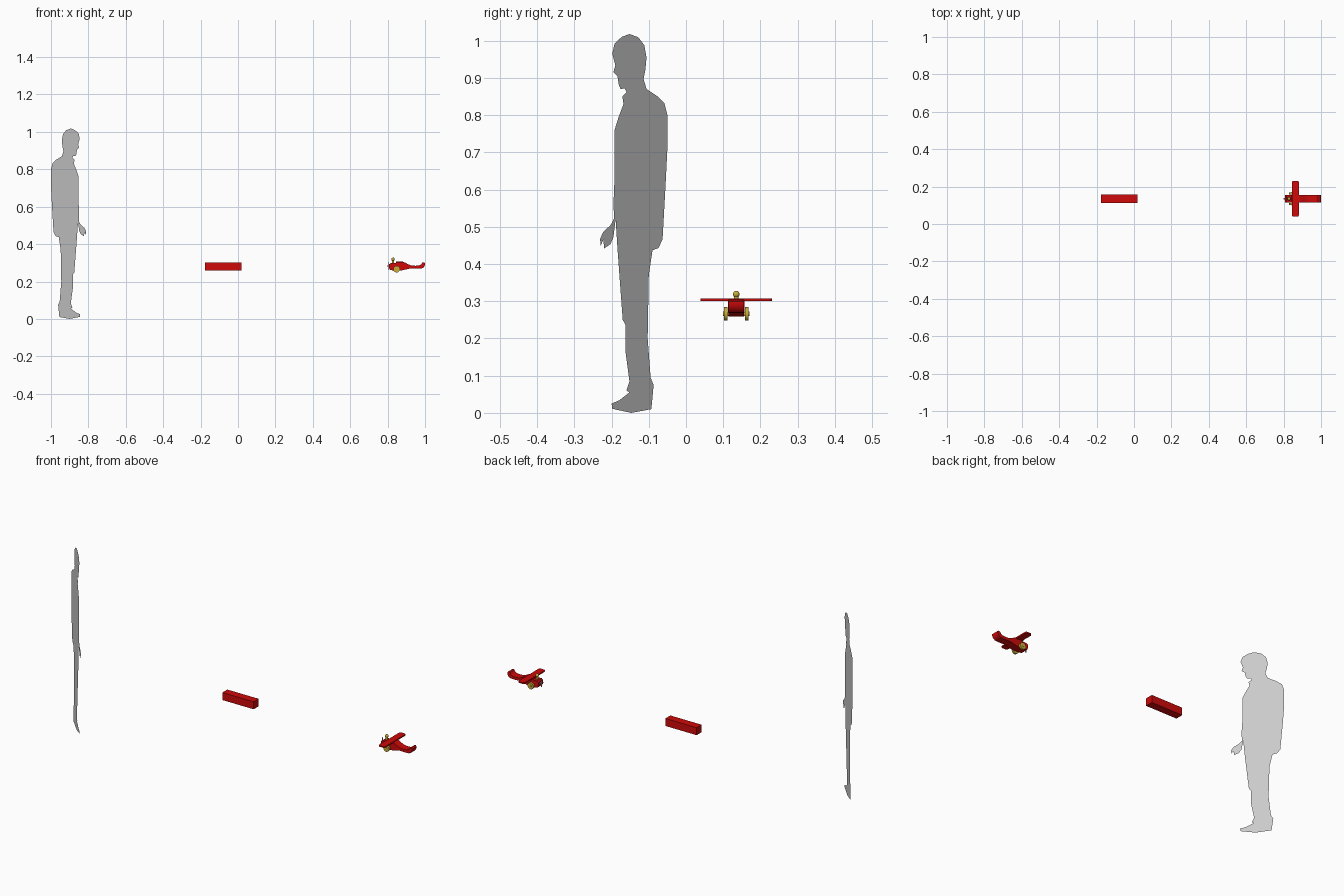
import bpy, bmesh
from math import radians, pi, cos, sin
from mathutils import Matrix

if "Cube" in bpy.data.objects:
    bpy.data.objects.remove(bpy.data.objects["Cube"])


def material(name, color):
    m = bpy.data.materials.new(name)
    m.diffuse_color = (*color, 1)
    m.use_nodes = True
    m.node_tree.nodes["Principled BSDF"].inputs["Base Color"].default_value = m.diffuse_color
    return m


RED = material("red", (0.62, 0.003, 0.003))
GOLD = material("gold", (0.6, 0.42, 0.04))
YC, ZB = 0.135, 0.26        # plane centre line and block underside


def finish(name, bm, mat=None, smooth=False):
    bmesh.ops.recalc_face_normals(bm, faces=bm.faces)
    me = bpy.data.meshes.new(name)
    bm.to_mesh(me)
    bm.free()
    ob = bpy.data.objects.new(name, me)
    bpy.context.collection.objects.link(ob)
    if mat:
        me.materials.append(mat)
    if smooth:
        bpy.ops.object.select_all(action='DESELECT')
        bpy.context.view_layer.objects.active = ob
        ob.select_set(True)
        bpy.ops.object.shade_smooth_by_angle(angle=radians(40))
    return ob


def prism(name, points, offset, mat, smooth=False):
    bm = bmesh.new()
    f = bm.faces.new([bm.verts.new(p) for p in points])
    f.normal_update()
    if offset:
        r = bmesh.ops.extrude_face_region(bm, geom=[f])
        bmesh.ops.translate(bm, vec=offset, verts=[v for v in r["geom"] if isinstance(v, bmesh.types.BMVert)])
    else:
        bmesh.ops.triangulate(bm, faces=[f])
    return finish(name, bm, mat, smooth)


def box(name, lo, hi, mat):
    x0, y0, z0 = lo
    x1, y1, z1 = hi
    return prism(name, [(x0, y0, z0), (x1, y0, z0), (x1, y1, z0), (x0, y1, z0)], (0, 0, z1 - z0), mat)


def cylinder(name, centre, radius, depth, axis, mat, seg=24):
    bm = bmesh.new()
    bmesh.ops.create_cone(bm, cap_ends=True, segments=seg, radius1=radius, radius2=radius, depth=depth)
    rot = {'x': Matrix.Rotation(pi / 2, 4, 'Y'), 'y': Matrix.Rotation(pi / 2, 4, 'X'), 'z': Matrix()}[axis]
    bm.transform(Matrix.Translation(centre) @ rot)
    return finish(name, bm, mat, True)


# flat standing figure, outline in (y, z), turned about 45 degrees
outline = [
    (-.152, 1.018), (-.173, 1.01), (-.192, .992), (-.198, .965), (-.19, .934), (-.195, .915), (-.184, .905),
    (-.181, .883), (-.176, .87), (-.165, .872), (-.16, .862), (-.171, .85), (-.168, .83), (-.181, .795),
    (-.192, .76), (-.192, .63), (-.195, .56), (-.193, .523), (-.203, .504), (-.222, .487), (-.231, .467),
    (-.229, .45), (-.222, .465), (-.22, .442), (-.203, .453), (-.195, .472), (-.189, .52), (-.184, .44),
    (-.176, .33), (-.17, .25), (-.163, .237), (-.162, .16), (-.152, .085), (-.16, .06), (-.152, .055),
    (-.179, .034), (-.2, .025), (-.198, .011), (-.147, .0), (-.093, .01), (-.087, .075), (-.095, .095),
    (-.103, .2), (-.1, .37), (-.09, .437), (-.074, .443), (-.063, .466), (-.055, .61), (-.05, .71),
    (-.05, .8), (-.058, .832), (-.077, .851), (-.106, .87), (-.114, .897), (-.109, .923), (-.106, .955),
    (-.112, .988), (-.128, 1.009)]
prism("standing_figure", [(-1 + (-.05 - y) * 1.04, y, z) for y, z in outline], None, None)

# uncut wooden block
box("blank_block", (-.176, YC - .022, ZB), (.018, YC + .022, ZB + .042), RED)

# plane body, side profile cut from the block
profile = [(.806, .275), (.812, .263), (.83, .259), (.875, .259), (.9, .265), (.92, .27), (.96, .269), (.982, .27),
           (.993, .276), (1.0, .29), (1.0, .299), (.994, .303), (.985, .301), (.98, .292), (.97, .286), (.95, .284),
           (.925, .286), (.908, .293), (.892, .302), (.883, .304), (.85, .304), (.843, .298), (.815, .298),
           (.807, .291)]
prism("fuselage", [(x, YC - .021, z) for x, z in profile], (0, .042, 0), RED, True)

# wing board with rounded ends
pts, r = [], .01
for cx, cy, a0 in ((.872, .086, 0), (.854, .086, 90), (.854, -.086, 180), (.872, -.086, 270)):
    for i in range(6):
        a = radians(a0 + 18 * i)
        pts.append((cx + r * cos(a), YC + cy + r * sin(a), .301))
prism("wing", pts, (0, 0, .007), RED, True)

# wheels and axle
cylinder("axle", (.848, YC, .266), .004, .066, 'y', GOLD, 12)
for side, name in ((-1, "left_wheel"), (1, "right_wheel")):
    cylinder(name, (.848, YC + side * .028, .266), .018, .01, 'y', GOLD)
    cylinder(name + "_hub", (.848, YC + side * .031, .266), .006, .008, 'y', GOLD, 16)

# peg with round head in front of the wing
cylinder("peg", (.829, YC, .304), .006, .03, 'z', GOLD, 16)
bm = bmesh.new()
bmesh.ops.create_uvsphere(bm, u_segments=16, v_segments=10, radius=.009)
bm.transform(Matrix.Translation((.829, YC, .319)))
finish("peg_head", bm, GOLD, True)

# propeller
box("propeller_blade", (.801, YC - .004, .261), (.804, YC + .004, .304), None)
cylinder("propeller_hub", (.804, YC, .282), .005, .008, 'x', None, 12)
